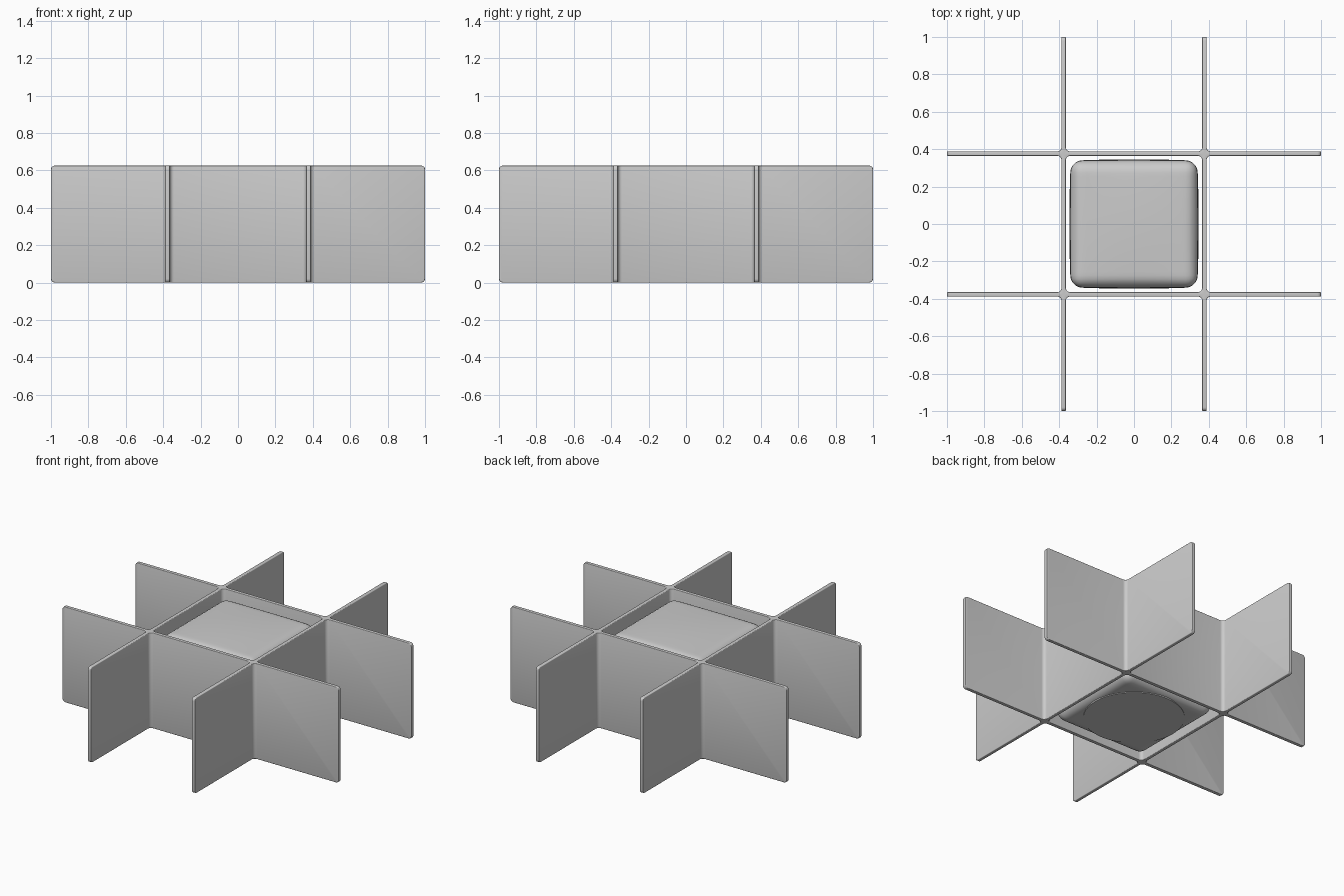
import bpy, bmesh, math
from mathutils import Vector

if "Cube" in bpy.data.objects:
    bpy.data.objects.remove(bpy.data.objects["Cube"])


def finish(bm, name):
    bmesh.ops.recalc_face_normals(bm, faces=bm.faces)
    me = bpy.data.meshes.new(name)
    bm.to_mesh(me)
    bm.free()
    ob = bpy.data.objects.new(name, me)
    bpy.context.collection.objects.link(ob)
    bpy.ops.object.select_all(action='DESELECT')
    bpy.context.view_layer.objects.active = ob
    ob.select_set(True)
    bpy.ops.object.shade_smooth_by_angle(angle=math.radians(40))
    return ob


def bevel(bm, test, offset, segments):
    edges = [e for e in bm.edges if test(e)]
    bmesh.ops.bevel(bm, geom=edges, offset=offset, segments=segments, profile=0.5,
                    affect='EDGES', clamp_overlap=True)


def vertical(e):
    a, b = e.verts
    return (a.co - b.co).xy.length < 1e-5


# interlocking panels: hash-shaped plan, extruded, filleted and rounded
H, C, T = 0.625, 0.376, 0.012
ticks = [-1, -C - T, -C + T, C - T, C + T, 1]
bm = bmesh.new()
grid = [[bm.verts.new((x, y, 0)) for y in ticks] for x in ticks]
for i in range(5):
    for j in range(5):
        if i % 2 or j % 2:
            bm.faces.new((grid[i][j], grid[i + 1][j], grid[i + 1][j + 1], grid[i][j + 1]))
bmesh.ops.delete(bm, geom=[v for v in bm.verts if not v.link_faces], context='VERTS')
ext = bmesh.ops.extrude_face_region(bm, geom=bm.faces[:], use_keep_orig=True)
for v in [g for g in ext['geom'] if isinstance(g, bmesh.types.BMVert)]:
    v.co.z = H
bmesh.ops.recalc_face_normals(bm, faces=bm.faces)
# rounded panel corners
bevel(bm, lambda e: not vertical(e) and all(max(abs(v.co.x), abs(v.co.y)) > 0.999 for v in e.verts), 0.02, 4)
# fillets where the panels cross
bevel(bm, lambda e: vertical(e) and all(max(abs(v.co.x), abs(v.co.y)) < 0.9 for v in e.verts), 0.022, 5)
# rounded rims
bevel(bm, lambda e: len(e.link_faces) == 2 and e.calc_face_angle() > 0.9, 0.008, 3)
finish(bm, "crossed_panels")

# central padded block: rounded box with a slight swell
bm = bmesh.new()
bmesh.ops.create_cube(bm, size=2)
bmesh.ops.subdivide_edges(bm, edges=bm.edges[:], cuts=31, use_grid_fill=True)
half, mid, r = Vector((0.338, 0.338, 0.295)), 0.299, 0.06
for v in bm.verts:
    u = v.co.copy()
    p = Vector([u[k] * half[k] for k in range(3)])
    core = Vector([max(-half[k] + r, min(half[k] - r, p[k])) for k in range(3)])
    p = core + (p - core).normalized() * r
    a, b, c = [1 - t * t for t in u]
    p.x += 0.008 * u.x * b * c
    p.y += 0.008 * u.y * a * c
    if u.z > 0:
        p.z += 0.012 * u.z * a * b
    v.co = p + Vector((0, 0, mid))
finish(bm, "padded_block")

# round base plate under the block
bm = bmesh.new()
bmesh.ops.create_cone(bm, cap_ends=True, segments=64, radius1=0.30, radius2=0.30, depth=0.012)
bmesh.ops.translate(bm, verts=bm.verts, vec=(0, 0, 0.006))
finish(bm, "base_plate")
